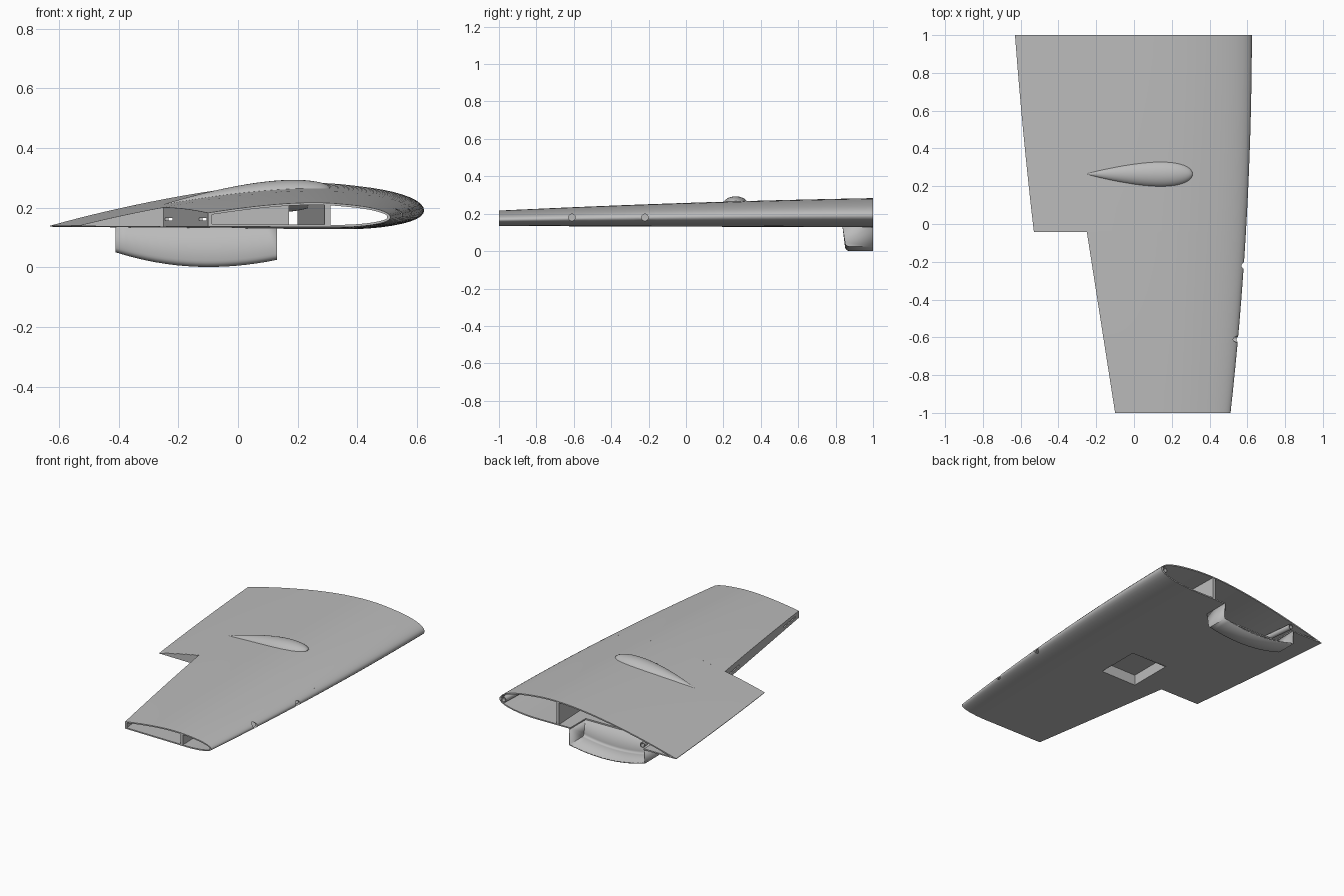
import bpy, bmesh, math
from mathutils import Vector

old = bpy.data.objects.get("Cube")
if old:
    bpy.data.objects.remove(old, do_unlink=True)

grey = bpy.data.materials.new("plain_grey")
grey.use_nodes = True
grey.diffuse_color = (0.5, 0.5, 0.5, 1)
grey.node_tree.nodes["Principled BSDF"].inputs["Base Color"].default_value = (0.5, 0.5, 0.5, 1)

SKIN = 0.008
STEP_Y = -0.04      # where the aileron bay begins


# Planform and airfoil rules
def lead(y):
    return 0.595 + 0.0565 * y - 0.0275 * y * y


def trail(y):
    return -0.535 - 0.115 * y + (0.02 if y > 0 else 0.1) * y * y


def bay_edge(y):
    return -0.25 + 0.15 * (STEP_Y - y) / (1 + STEP_Y)


def thick(u):
    u = min(max(u, 0), 1)
    return 10 * (0.2969 * math.sqrt(u) - 0.126 * u - 0.3516 * u**2 + 0.2843 * u**3 - 0.1015 * u**4)


def surf(x, y):
    """Bottom and top height of the wing at a point."""
    u = min(max((lead(y) - x) / (lead(y) - trail(y)), 0), 1)
    base, depth = 0.129 - 0.004 * y, 0.126 + 0.0365 * y - 0.0075 * y * y
    low = 0.42 * (1 - math.sqrt(min(u / 0.2, 1))) ** 1.5 + 0.07 * u
    return base + depth * low, base + depth * (low + thick(u))


def section(y, aft, inset=0.0, count=32):
    """Airfoil loop at one span position, optionally set in by the skin."""
    x0, x1 = lead(y) - inset * 1.4, aft + inset * 1.6
    upper, lower = [], []
    for i in range(count + 1):
        x = x0 + (x1 - x0) * (1 - math.cos(math.pi * i / count)) / 2
        low, top = surf(x, y)
        mid = (low + top) / 2
        half = 0 if i == 0 else max((top - low) / 2 - inset, 0.0005)
        upper.append(Vector((x, y, mid + half)))
        lower.append(Vector((x, y, mid - half)))
    return upper[::-1] + lower[1:]


# Mesh helpers
def finish(name, bm, smooth=True):
    bmesh.ops.recalc_face_normals(bm, faces=bm.faces)
    mesh = bpy.data.meshes.new(name)
    bm.to_mesh(mesh)
    bm.free()
    ob = bpy.data.objects.new(name, mesh)
    bpy.context.collection.objects.link(ob)
    mesh.materials.append(grey)
    if smooth:
        smooth_edges(ob)
    return ob


def smooth_edges(ob):
    bpy.ops.object.select_all(action='DESELECT')
    ob.select_set(True)
    bpy.context.view_layer.objects.active = ob
    bpy.ops.object.shade_smooth_by_angle(angle=math.radians(35))


def bridge(bm, a, b):
    for i in range(len(a)):
        j = (i + 1) % len(a)
        bm.faces.new((a[i], a[j], b[j], b[i]))


def loft(name, loops, caps=True, smooth=True):
    bm = bmesh.new()
    rings = [[bm.verts.new(p) for p in loop] for loop in loops]
    for a, b in zip(rings, rings[1:]):
        bridge(bm, a, b)
    if caps:
        bm.faces.new(rings[0])
        bm.faces.new(rings[-1])
    return finish(name, bm, smooth)


def box(name, xs, ys, zs):
    loops = [[(xs[0], y, zs[0]), (xs[1], y, zs[0]), (xs[1], y, zs[1]), (xs[0], y, zs[1])] for y in ys]
    return loft(name, loops, smooth=False)


def rod(name, start, end, radius, sides=20):
    start, end = Vector(start), Vector(end)
    turn = (end - start).to_track_quat('Z', 'Y')
    ring = [turn @ Vector((radius * math.cos(a), radius * math.sin(a), 0))
            for a in (math.tau * i / sides for i in range(sides))]
    return loft(name, [[p + c for p in ring] for c in (start, end)])


def tube(name, start, end, radius):
    ob = rod(name, start, end, radius)
    bore = Vector(end) - Vector(start)
    cut([ob], [rod("bore", Vector(start) - bore * 0.1, Vector(end) + bore * 0.1, radius * 0.7)])


def cut(targets, cutters):
    """Subtract the cutters from the targets, then remove the cutters."""
    for ob in targets:
        for c in cutters:
            c.hide_render = True
            mod = ob.modifiers.new("cut", 'BOOLEAN')
            mod.operation, mod.solver, mod.object = 'DIFFERENCE', 'EXACT', c
        graph = bpy.context.evaluated_depsgraph_get()
        mesh = bpy.data.meshes.new_from_object(ob.evaluated_get(graph))
        ob.modifiers.clear()
        ob.data = mesh
        smooth_edges(ob)
    for c in cutters:
        bpy.data.objects.remove(c, do_unlink=True)


# Hollow wing skins, open at both ends
def wing_skin(name, y0, y1, edge, steps=8):
    bm = bmesh.new()
    pairs = []
    for i in range(steps + 1):
        y = y0 + (y1 - y0) * i / steps
        pairs.append([[bm.verts.new(p) for p in section(y, edge(y), t)] for t in (0, SKIN)])
    for (ao, ai), (bo, bi) in zip(pairs, pairs[1:]):
        bridge(bm, ao, bo)
        bridge(bm, ai, bi)
    for outer, inner in (pairs[0], pairs[-1]):
        bridge(bm, outer, inner)
    return finish(name, bm)


outer_skin = wing_skin("outer_wing_skin", -1, STEP_Y, bay_edge)
inner_skin = wing_skin("inner_wing_skin", STEP_Y, 1, trail)

# Openings: servo bay, fairing mouth, leading edge holes, hinge slots
BAY_X, BAY_Y, BAY_TOP = (-0.09, 0.165), (-0.1, 0.185), 0.2
cut([outer_skin, inner_skin], [box("bay_cutter", BAY_X, BAY_Y, (0.05, 0.16))])
cut([inner_skin], [box("mouth_cutter", (-0.4, 0.12), (0.845, 1.1), (0, 0.15))])
cut([outer_skin], [rod("hole_cutter", (lead(y) - 0.05, y, 0.18), (lead(y) + 0.1, y, 0.18), 0.018)
                   for y in (-0.61, -0.22)]
    + [box("slot_cutter", (bay_edge(y) - 0.03, bay_edge(y) + 0.03), (y - 0.08, y + 0.08), (0.157, 0.165))
       for y in (-0.15, -0.88)])

# Rib closing the inboard end of the aileron bay
rib = []
for y in (STEP_Y - 0.002, STEP_Y + 0.008):
    xs = [-0.25 + (trail(STEP_Y) + 0.25) * i / 8 for i in range(9)]
    rib.append([(x, y, surf(x, STEP_Y)[1] - 0.001) for x in xs]
               + [(x, y, surf(x, STEP_Y)[0] + 0.0005) for x in xs[::-1]])
loft("aileron_bay_rib", rib, smooth=False)

# Main spar, slanting forward toward the tip
spar = []
for i in range(9):
    y = -0.999 + 1.998 * i / 8
    x = 0.255 - 0.045 * y
    low, top = surf(x, y)
    low, top = low + 0.004, top - 0.004
    spar.append([(x - 0.01, y, low), (x + 0.01, y, low), (x + 0.01, y, top), (x - 0.01, y, top)])
loft("main_spar", spar, smooth=False)

# Servo bay lining, open below
w = 0.006
(x0, x1), (y0, y1) = BAY_X, BAY_Y
lining = box("servo_bay_lining", (x0 - w, x1 + w), (y0 - w, y1 + w), (0.132, BAY_TOP + w))
cut([lining], [box("lining_cutter", BAY_X, BAY_Y, (0.05, BAY_TOP))])

# Wiring tubes
tube("leading_edge_tube", (0.555, -0.2, 0.18), (0.595, 0.999, 0.19), 0.018)
tube("trailing_edge_tube", (-0.27, -0.02, 0.16), (-0.39, 0.999, 0.162), 0.017)

# Teardrop blister on the upper surface
blister = []
for i in range(1, 32):
    t = (1 - math.cos(math.pi * i / 32)) / 2
    x, r = 0.31 - 0.56 * t, thick(t)
    z = surf(x, 0.265)[1] - 0.025 * r
    blister.append([(x, 0.265 + 0.073 * r * math.cos(a), z + 0.054 * r * math.sin(a))
                    for a in (math.tau * k / 32 for k in range(32))])
loft("upper_blister", blister)

# Root fairing shell, open at the root and into the wing
bm = bmesh.new()
rows = []
for i in range(17):
    x = -0.41 + 0.54 * i / 16
    d = x + 0.1
    b = 0.001 + d * d * (0.51 if d < 0 else 0.45)
    arc = [(0.872 - 0.022 * math.cos(a), b + 0.022 - 0.022 * math.sin(a))
           for a in (math.pi / 2 * k / 5 for k in range(6))]
    rows.append([bm.verts.new((x, y, z)) for y, z in [(0.836, 0.134)] + arc + [(1, b)]])
for a, b in zip(rows, rows[1:]):
    for k in range(len(a) - 1):
        bm.faces.new((a[k], a[k + 1], b[k + 1], b[k]))
for row in (rows[0], rows[-1]):
    bm.faces.new(row + [bm.verts.new((row[0].co.x, 1, 0.134))])
fairing = finish("root_fairing", bm)
shell = fairing.modifiers.new("shell", 'SOLIDIFY')
shell.thickness, shell.offset = 0.007, -1
